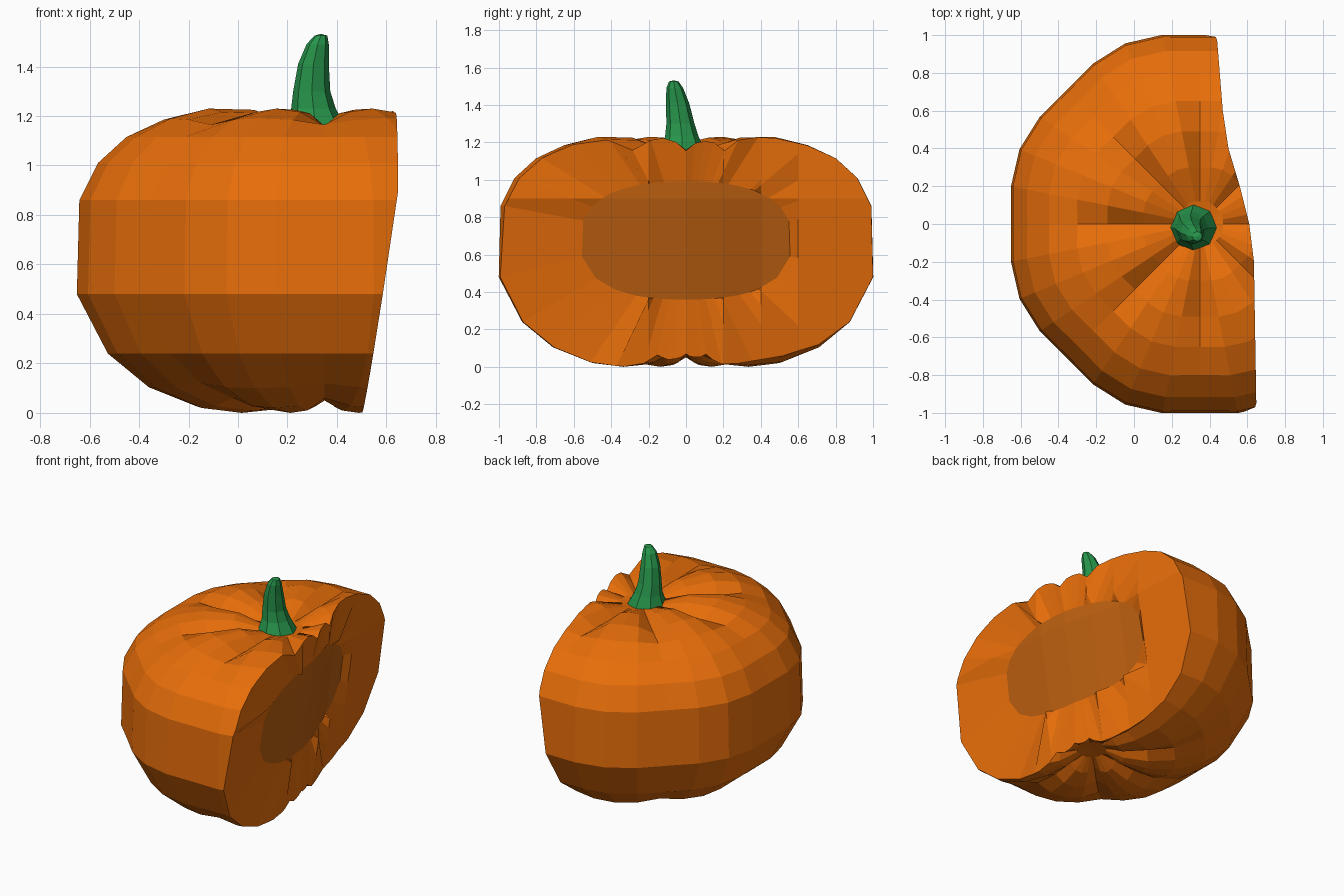
import bpy, bmesh, math
from mathutils import Vector

if "Cube" in bpy.data.objects:
    bpy.data.objects.remove(bpy.data.objects["Cube"])

AXIS_X = 0.35
SEG = 32


def material(name, rgb):
    m = bpy.data.materials.new(name)
    m.diffuse_color = (*rgb, 1)
    m.use_nodes = True
    m.node_tree.nodes["Principled BSDF"].inputs["Base Color"].default_value = m.diffuse_color
    return m


def finish(bm, name, mats):
    bmesh.ops.recalc_face_normals(bm, faces=bm.faces[:])
    me = bpy.data.meshes.new(name)
    bm.to_mesh(me)
    bm.free()
    for m in mats:
        me.materials.append(m)
    ob = bpy.data.objects.new(name, me)
    bpy.context.collection.objects.link(ob)
    return ob


def skin(bm, rings, low, high):
    """Bridge rings of points, closing both ends with a centre point."""
    vs = [[bm.verts.new(p) for p in ring] for ring in rings]
    n = len(vs[0])
    a, b = bm.verts.new(low), bm.verts.new(high)
    for i in range(n):
        j = (i + 1) % n
        for r0, r1 in zip(vs, vs[1:]):
            bm.faces.new((r0[i], r0[j], r1[j], r1[i]))
        bm.faces.new((a, vs[0][j], vs[0][i]))
        bm.faces.new((b, vs[-1][i], vs[-1][j]))


# Slightly bowed cutting surface: x as a function of y and z
CUT = [(-1.1, .65), (-.2, .635), (0, .61), (.2, .56), (.4, .5), (.6, .47), (1.1, .43)]


def cut_x(y, z):
    for (y0, x0), (y1, x1) in zip(CUT, CUT[1:]):
        if y <= y1:
            break
    return x0 + (x1 - x0) * (y - y0) / (y1 - y0) + .15 * (min(z, .9) - .9)


# Pumpkin body: eight lobes; profile is radius, height, groove offset
profile = [(.09, .07, 0), (.2, .015, .05), (.35, 0, .05), (.52, .02, .04),
           (.71, .1, .02), (.875, .24, 0), (1, .48, 0), (.99, .86, 0),
           (.915, 1.01, 0), (.8, 1.115, 0), (.65, 1.19, -.025),
           (.49, 1.23, -.07), (.3, 1.225, -.07), (.12, 1.16, 0)]
lobe_r = [0, .6, 1, .6]
lobe_z = [0, .8, 1, .8]
rings = []
for r, z, d in profile:
    ring = []
    for i in range(SEG):
        t = math.tau * i / SEG
        rr = r * (1 + .035 * lobe_r[i % 4])
        ring.append((AXIS_X + rr * math.cos(t), rr * math.sin(t),
                     z + d * (1 - lobe_z[i % 4])))
    rings.append(ring)
bm = bmesh.new()
skin(bm, rings, (AXIS_X, 0, .075), (AXIS_X, 0, 1.14))

# Slice: flatten the cutting surface to x = 0, cut, cap, then restore
for v in bm.verts:
    v.co.x -= cut_x(v.co.y, v.co.z)
cut = bmesh.ops.bisect_plane(bm, geom=bm.verts[:] + bm.edges[:] + bm.faces[:],
                             plane_co=(0, 0, 0), plane_no=(1, 0, 0), clear_outer=True)
rim = [e for e in cut['geom_cut'] if isinstance(e, bmesh.types.BMEdge)]
cap = bmesh.ops.edgeloop_fill(bm, edges=rim)['faces'][0]

# Rounded flesh patch in the middle of the cut face
bmesh.ops.inset_individual(bm, faces=[cap], thickness=.001)
cap.material_index = 1
for v in cap.verts:
    a = math.atan2((v.co.z - .65) * 1.6, v.co.y)
    c, s = math.cos(a), math.sin(a)
    k = (abs(c) ** 2.5 + abs(s) ** 2.5) ** -.4
    v.co = Vector((0, .565 * k * c, .675 + .315 * k * s))

# Split the cut face along its bends
planes = [((0, y, 0), (0, 1, 0)) for y, _ in CUT[1:-1]] + [((0, 0, .9), (0, 0, 1))]
for co, no in planes:
    faces = [f for f in bm.faces if all(abs(v.co.x) < 1e-4 for v in f.verts)]
    edges = {e for f in faces for e in f.edges}
    verts = {v for f in faces for v in f.verts}
    bmesh.ops.bisect_plane(bm, geom=list(verts) + list(edges) + faces,
                           plane_co=co, plane_no=no)

# Sink the patch a little, then bend the cut face back
for v in {v for f in bm.faces if f.material_index == 1 for v in f.verts}:
    v.co.x -= .04
for v in bm.verts:
    v.co.x += cut_x(v.co.y, v.co.z)
finish(bm, "pumpkin_half", [material("rind", (.8, .155, .003)),
                            material("flesh", (.5, .115, .005))])

# Stem: eight-sided, tapering and leaning; centre x, centre y, height, radius
stem = [(.315, -.02, 1.15, .125), (.305, -.022, 1.23, .09), (.298, -.03, 1.3, .075),
        (.305, -.045, 1.41, .062), (.322, -.06, 1.49, .045), (.335, -.065, 1.525, .026)]
rings = [[(x + r * math.cos(math.tau * i / 8), y + r * math.sin(math.tau * i / 8), z)
          for i in range(8)] for x, y, z, r in stem]
bm = bmesh.new()
skin(bm, rings, (.315, -.02, 1.15), (.335, -.065, 1.532))
finish(bm, "stem", [material("stem_green", (.02, .3, .07))])
